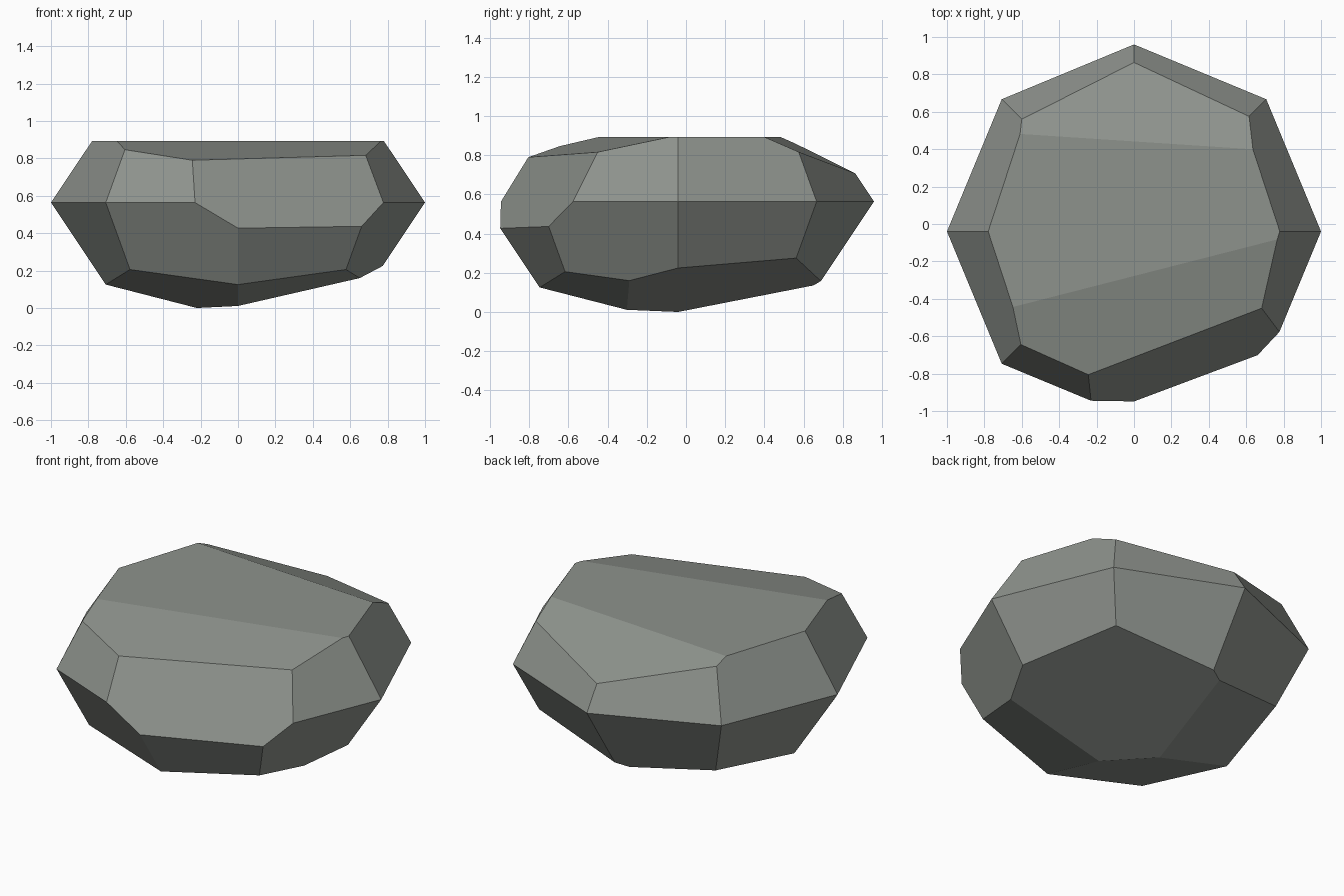
import bpy, bmesh
from mathutils import Vector

if "Cube" in bpy.data.objects:
    bpy.data.objects.remove(bpy.data.objects["Cube"])

CENTRE = Vector((0, -0.04, 0.57))
HEIGHT_SCALE = 0.62

# Rounded blank: a cube subdivided once and pushed out to a flattened sphere
bm = bmesh.new()
bmesh.ops.create_cube(bm, size=2)
bmesh.ops.subdivide_edges(bm, edges=bm.edges[:], cuts=1, use_grid_fill=True)
for v in bm.verts:
    v.co.normalize()
    v.co.z *= HEIGHT_SCALE
    v.co += CENTRE


def chip(point, normal):
    """Slice off everything beyond a plane and close the cut with a flat face."""
    bmesh.ops.bisect_plane(bm, geom=bm.verts[:] + bm.edges[:] + bm.faces[:], dist=1e-5,
                           plane_co=Vector(point), plane_no=Vector(normal).normalized(),
                           clear_outer=True)
    rim = [e for e in bm.edges if e.is_boundary]
    if rim:
        bmesh.ops.holes_fill(bm, edges=rim, sides=0)


chip((0, 0, 0.90), (0, 0, 1))                          # flat top
chip((0.775, -0.08, 0.90), (0.057, -0.223, 1))         # gentle slope to the front
chip((0.63, 0.40, 0.90), (0.029, 0.44, 1))             # slope to the back
chip((-0.23, -0.945, 0.57), (0.365, -1, 0.64))         # front facet
chip((0, 0, 0.062), (0.226, 0.148, -1))                # tilted underside

bmesh.ops.recalc_face_normals(bm, faces=bm.faces[:])
low = min(v.co.z for v in bm.verts)
bmesh.ops.translate(bm, verts=bm.verts[:], vec=(0, 0, -low))

# Stone object with one grey colour
mesh = bpy.data.meshes.new("boulder")
bm.to_mesh(mesh)
bm.free()
stone = bpy.data.materials.new("stone grey")
stone.diffuse_color = (0.27, 0.29, 0.265, 1)
stone.use_nodes = True
stone.node_tree.nodes["Principled BSDF"].inputs["Base Color"].default_value = stone.diffuse_color
mesh.materials.append(stone)
boulder = bpy.data.objects.new("boulder", mesh)
bpy.context.collection.objects.link(boulder)
